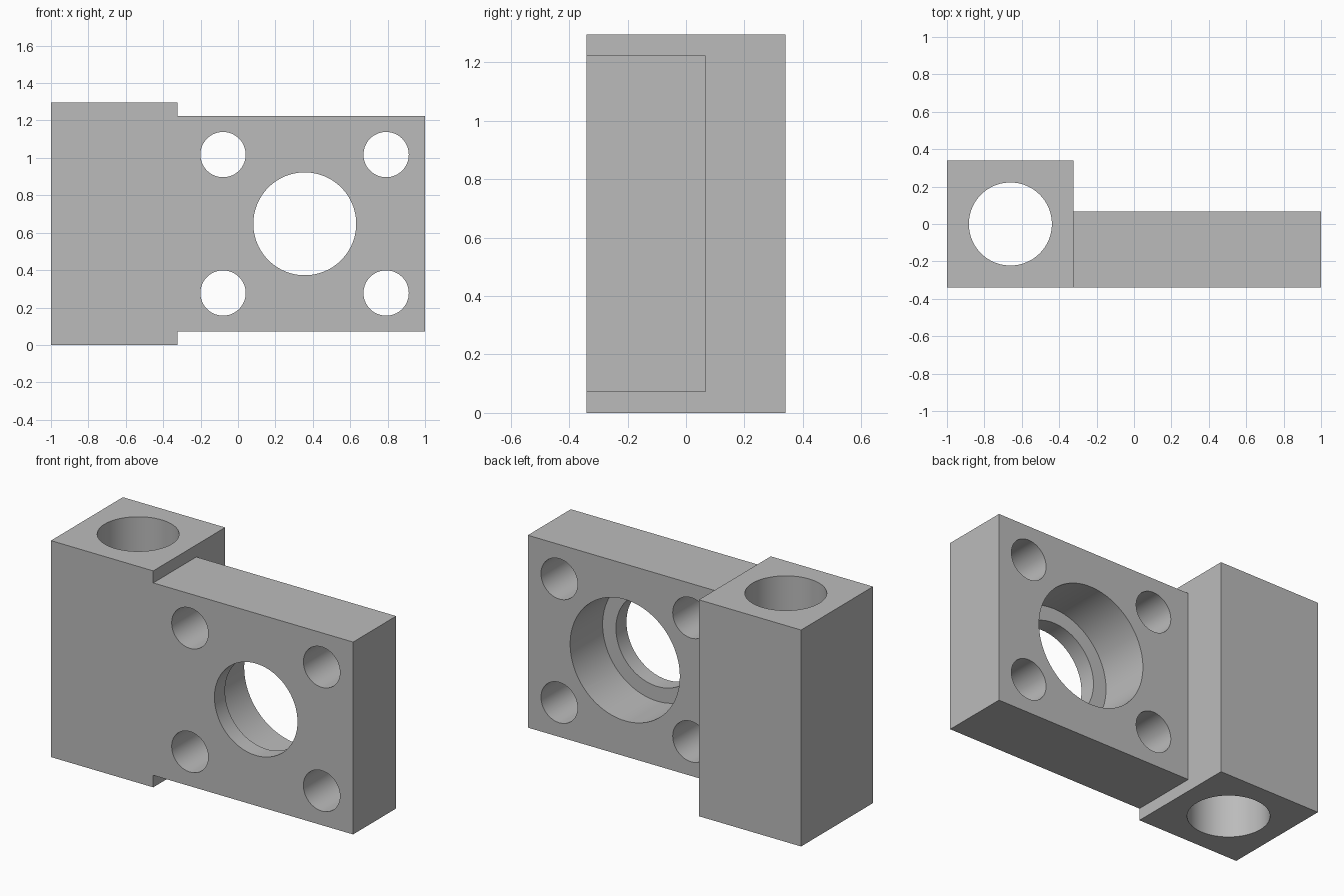
import bpy
from math import radians

cube = bpy.data.objects.get("Cube")
if cube:
    bpy.data.objects.remove(cube, do_unlink=True)

# Single plain metal colour
grey = bpy.data.materials.new("plain_grey")
grey.use_nodes = True
colour = (0.5, 0.5, 0.5, 1)
grey.diffuse_color = colour
grey.node_tree.nodes["Principled BSDF"].inputs["Base Color"].default_value = colour


def box(name, low, high):
    """Axis-aligned box between two corners."""
    bpy.ops.mesh.primitive_cube_add(size=1)
    ob = bpy.context.object
    ob.name = name
    ob.location = [(a + b) / 2 for a, b in zip(low, high)]
    ob.scale = [b - a for a, b in zip(low, high)]
    bpy.ops.object.transform_apply(location=True, rotation=False, scale=True)
    ob.data.materials.append(grey)
    return ob


def drill(name, radius, depth, centre, along_y=True):
    """Round cutter running along y or z."""
    bpy.ops.mesh.primitive_cylinder_add(
        vertices=96, radius=radius, depth=depth, location=centre,
        rotation=(radians(90) if along_y else 0, 0, 0))
    ob = bpy.context.object
    ob.name = name
    ob.data.materials.append(grey)
    return ob


def combine(target, tool, operation):
    """Apply a boolean and discard the tool."""
    mod = target.modifiers.new(operation.lower(), "BOOLEAN")
    mod.operation, mod.solver, mod.object = operation, "EXACT", tool
    bpy.context.view_layer.objects.active = target
    bpy.ops.object.modifier_apply(modifier=mod.name)
    bpy.data.objects.remove(tool, do_unlink=True)


HEIGHT, FRONT, BACK = 1.295, -0.34, 0.067
MID = HEIGHT / 2

# Tall clamp block joined to the thinner mounting plate
bracket = box("mounting_bracket", (-1, FRONT, 0), (-0.323, -FRONT, HEIGHT))
plate = box("plate", (-0.5, FRONT, 0.072), (1, BACK, HEIGHT - 0.072))
combine(bracket, plate, "UNION")

# Vertical rod bore through the block
combine(bracket, drill("rod_bore", 0.222, 2, (-0.661, 0, MID), False), "DIFFERENCE")

# Bearing hole with a wider seat from the back, leaving a front lip
combine(bracket, drill("lip_hole", 0.275, 2, (0.357, 0, MID)), "DIFFERENCE")
combine(bracket, drill("bearing_seat", 0.363, 1, (0.357, 0.26, MID)), "DIFFERENCE")

# Four bolt holes
for x in (-0.08, 0.792):
    for side in (-1, 1):
        hole = drill("bolt_hole", 0.121, 0.8, (x, -0.14, MID + side * 0.37))
        combine(bracket, hole, "DIFFERENCE")

bpy.ops.object.select_all(action="DESELECT")
bracket.select_set(True)
bpy.context.view_layer.objects.active = bracket
bpy.ops.object.shade_smooth_by_angle(angle=radians(30))
